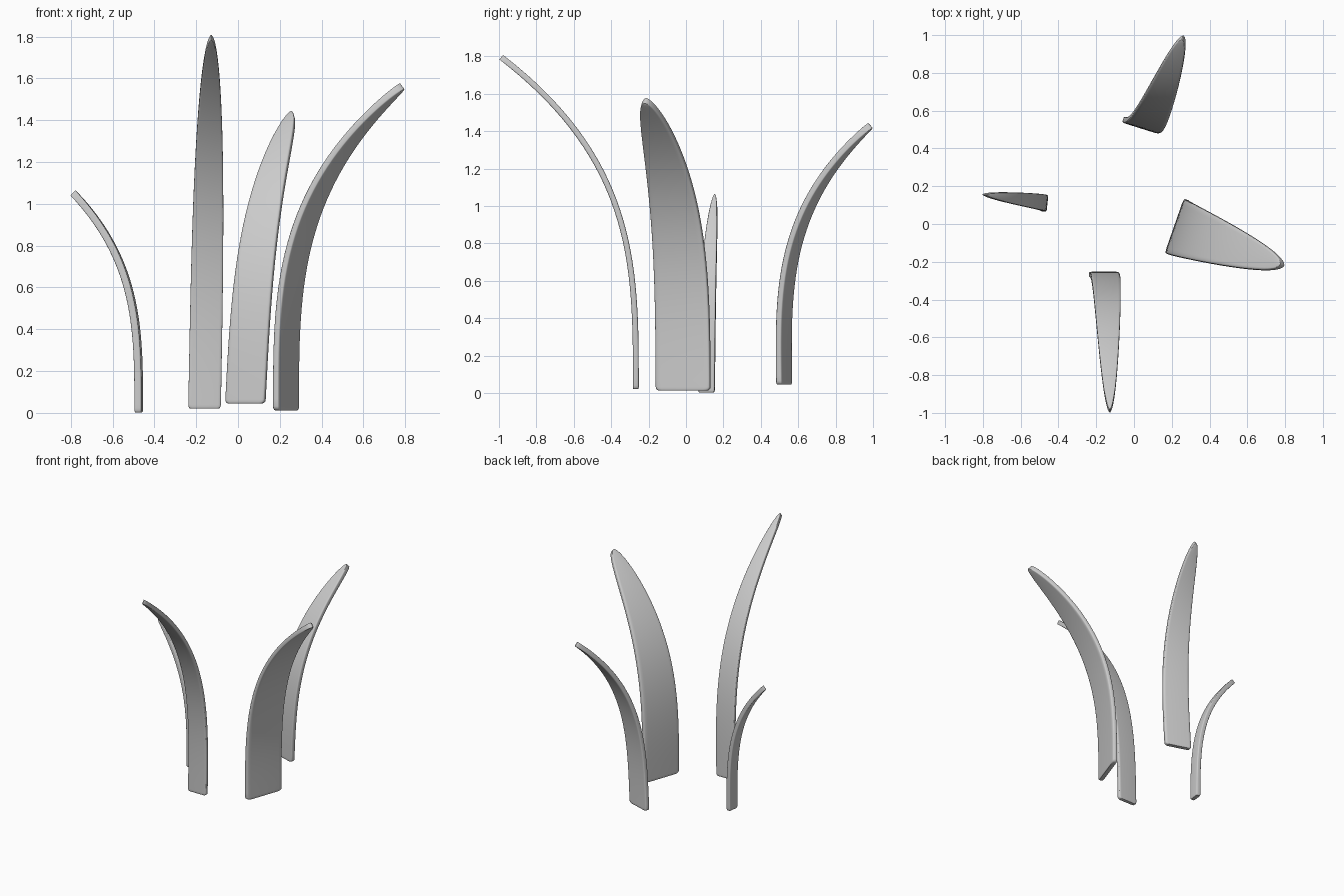
import bpy, bmesh, math
from mathutils import Vector

if "Cube" in bpy.data.objects:
    bpy.data.objects.remove(bpy.data.objects["Cube"])

RINGS = 44


def section(hw, th):
    """Rounded rectangle, wide along the blade's width (w, n pairs)."""
    rw, rn = hw * 0.2, th * 0.42
    pts = []
    for sw, sn, start in ((1, 1, 0), (-1, 1, 90), (-1, -1, 180), (1, -1, 270)):
        for k in range(5):
            a = math.radians(start + 22.5 * k)
            pts.append((sw * (hw - rw) + rw * math.cos(a),
                        sn * (th - rn) + rn * math.sin(a)))
    return pts


def blade(name, base, facing, height, reach, half_width, lean, thick=0.033):
    """Sweep a tapering section up an outward-curving spine."""
    d = Vector((facing[0], facing[1], 0)).normalized()   # outward
    w = Vector((-d.y, d.x, 0))                           # across the blade
    base = Vector(base)
    bm = bmesh.new()
    # rounded foot corners, then a tapering run with rings packed at the tip
    foot = 0.02 / height
    stations = [(0, 0.86, 0.8), (foot * 0.15, 0.93, 0.92), (foot * 0.5, 0.98, 1), (foot, 1, 1)]
    for i in range(1, RINGS + 1):
        t = math.sin(math.pi / 2 * i / RINGS)
        if t > foot * 1.5:
            stations.append((t, max(0.03, math.sqrt(max(0, 1 - t ** 3.2))), 1))
    rings = []
    for t, ws, ts in stations:
        slope = 3.2 * t ** 2.2 * reach / height
        tangent = (d * slope + Vector((0, 0, 1))).normalized()
        n = tangent.cross(w)
        c = base + d * reach * t ** 3.2 + w * lean * t + Vector((0, 0, height * t))
        rings.append([bm.verts.new(c + w * a + n * b)
                      for a, b in section(half_width * ws, thick / 2 * ts)])
    for r0, r1 in zip(rings, rings[1:]):
        for j in range(len(r0)):
            k = (j + 1) % len(r0)
            bm.faces.new((r0[j], r0[k], r1[k], r1[j]))
    bm.faces.new(rings[0])
    bm.faces.new(rings[-1])
    bmesh.ops.recalc_face_normals(bm, faces=bm.faces)
    me = bpy.data.meshes.new(name)
    bm.to_mesh(me)
    bm.free()
    ob = bpy.data.objects.new(name, me)
    bpy.context.collection.objects.link(ob)
    bpy.ops.object.select_all(action='DESELECT')
    bpy.context.view_layer.objects.active = ob
    ob.select_set(True)
    bpy.ops.object.shade_smooth_by_angle(angle=math.radians(40))


# four grass blades around the centre
blade("front_blade", (-0.160, -0.268, 0.020), (0, -1), 1.775, 0.720, 0.078, 0.032, 0.031)
blade("back_blade", (0.035, 0.525, 0.045), (0.30, 0.954), 1.385, 0.507, 0.098, -0.075, 0.036)
blade("right_blade", (0.230, -0.015, 0.012), (0.945, -0.33), 1.550, 0.590, 0.152, -0.008, 0.036)
blade("left_blade", (-0.475, 0.110, 0.003), (-0.99, 0.11), 1.050, 0.318, 0.044, -0.010, 0.034)
